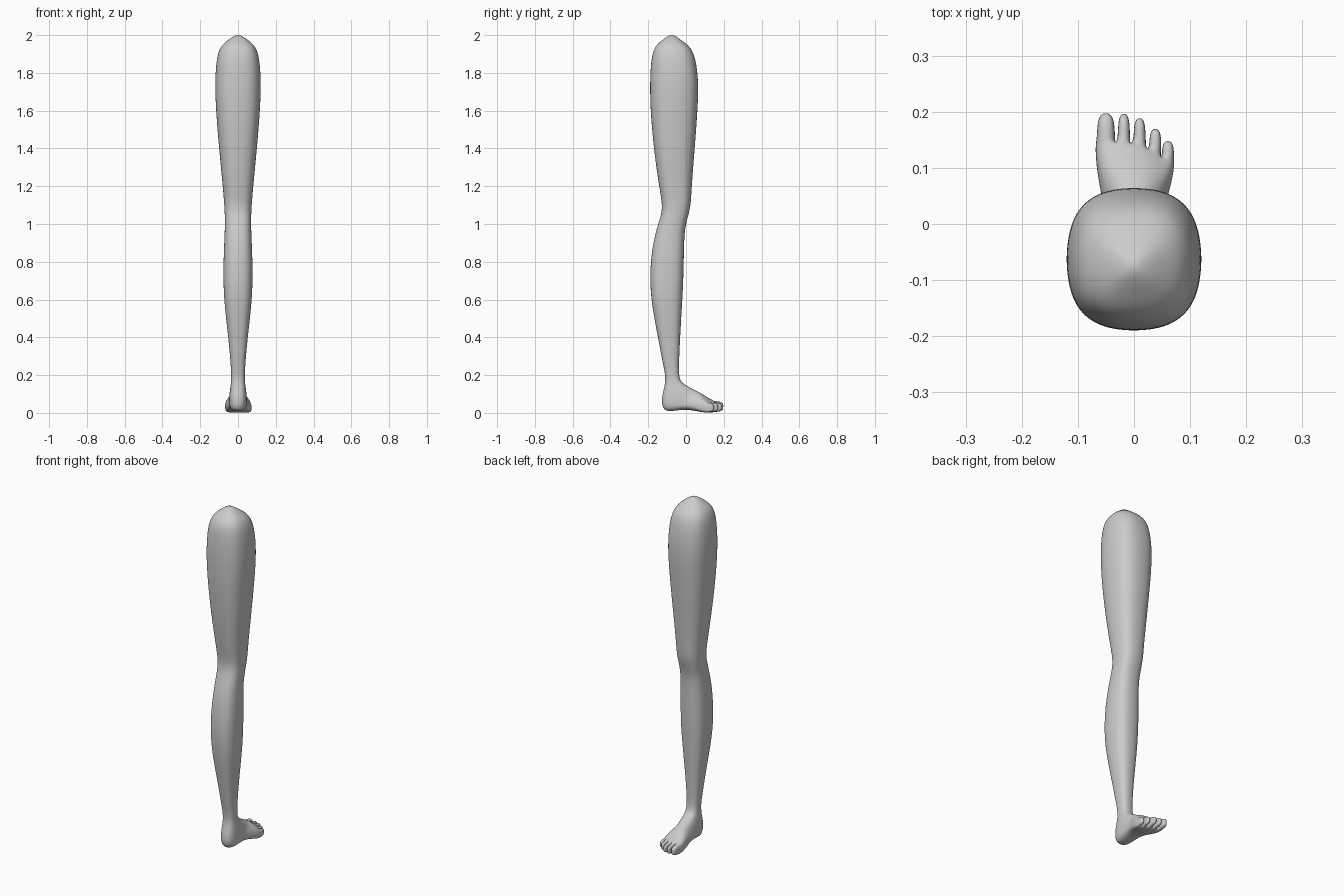
import bpy, bmesh, math
from mathutils import Vector

if "Cube" in bpy.data.objects:
    bpy.data.objects.remove(bpy.data.objects["Cube"])

N = 14  # sides per ring: 6 top columns, 6 bottom columns, 2 side points

# Rings: back/sole point (y, z), front/instep point (y, z), half width, toe blend
RINGS = [
    (-.128, 1.972, -.025, 1.972, .056, 0),
    (-.165, 1.94, .022, 1.94, .093, 0),
    (-.183, 1.88, .050, 1.88, .113, 0),
    (-.190, 1.75, .066, 1.75, .122, 0),
    (-.187, 1.60, .060, 1.60, .116, 0),
    (-.170, 1.40, .045, 1.40, .100, 0),
    (-.142, 1.20, .029, 1.20, .080, 0),
    (-.123, 1.10, .025, 1.10, .072, 0),
    (-.132, 1.04, .010, 1.04, .069, 0),
    (-.157, .97, -.009, .97, .069, 0),
    (-.183, .85, -.012, .85, .075, 0),
    (-.191, .70, -.015, .70, .078, 0),
    (-.180, .57, -.022, .57, .071, 0),
    (-.148, .40, -.032, .40, .051, 0),
    (-.126, .28, -.037, .28, .040, 0),
    (-.108, .20, -.039, .20, .035, 0),
    (-.110, .15, -.028, .165, .037, 0),
    (-.124, .10, .000, .145, .042, 0),
    (-.130, .05, .030, .128, .046, 0),
    (-.112, .006, .050, .118, .047, 0),
    (-.050, .013, .066, .110, .049, 0),
    (.000, .019, .082, .102, .053, .1),
    (.050, .010, .100, .090, .060, .35),
    (.095, .001, .117, .078, .066, .7),
    (.127, .001, .130, .068, .070, 1),
]
# Toe line: column x, forward offset and top height
COL_X = [-.066, -.033, -.007, .022, .047, .069]
COL_DY = [.012, .014, .013, .005, -.010, -.020]
COL_TOP = [.85, .95, .9, .8, .65, .5]

# Toes: centre x, tip y, half width, centre z, half height
TOES = [
    (-.050, .198, .0160, .034, .030),
    (-.018, .197, .0108, .031, .027),
    (.010, .189, .0108, .030, .026),
    (.038, .170, .0108, .029, .025),
    (.0605, .148, .0108, .028, .024),
]


def lerp(a, b, t):
    return a + (b - a) * t


def power(c):
    return math.copysign(abs(c) ** .78, c) if abs(c) > 1e-6 else 0


def ring(bm, ay, az, by, bz, w, blend):
    """Rounded-square cross-section between a back point and a front point."""
    verts = []
    for k in range(N):
        a = 2 * math.pi * k / N
        x, v = power(math.cos(a)) * w * 1.03, power(math.sin(a))
        if k in (0, 7):
            col = 5 if k == 0 else 0
            tx, tv = (.073, -.15) if k == 0 else (-.070, 0)
        else:
            col = 6 - k if k < 7 else k - 8
            tx, tv = COL_X[col], (COL_TOP[col] if k < 7 else -.95)
        x, v = lerp(x, tx, blend), lerp(v, tv, blend) * 1.035
        y = (ay + by) / 2 + v * (by - ay) / 2 + blend * COL_DY[col]
        z = (az + bz) / 2 + v * (bz - az) / 2
        verts.append(bm.verts.new((x, y, z)))
    return verts


def bridge(bm, r0, r1):
    n = len(r0)
    for i in range(n):
        j = (i + 1) % n
        bm.faces.new((r0[i], r0[j], r1[j], r1[i]))


bm = bmesh.new()

# Thigh, calf and foot as one loft
rings = [ring(bm, *r) for r in RINGS]
for r0, r1 in zip(rings, rings[1:]):
    bridge(bm, r0, r1)

# Rounded crown of the thigh
apex = bm.verts.new((0, -.075, 2.011))
for i in range(N):
    bm.faces.new((apex, rings[0][(i + 1) % N], rings[0][i]))

# Toes grown from the five columns of the last ring
end = rings[-1]
top = [end[6 - c] for c in range(6)]
low = [end[8 + c] for c in range(6)]
mid = [end[7]] + [bm.verts.new((top[c].co + low[c].co) / 2) for c in range(1, 5)] + [end[0]]
for c, (cx, tip, hw, cz, hh) in enumerate(TOES):
    loop = [top[c], top[c + 1], mid[c + 1], low[c + 1], low[c], mid[c]]
    base_y = sum(v.co.y for v in loop) / 6
    for t, sw, sh in ((.22, 1, 1), (.68, .95, .92), (1, .6, .55)):
        y = lerp(base_y, tip, t)
        nxt = [bm.verts.new(Vector((cx + sx * hw * sw, y, cz + sz * hh * sh)))
               for sx, sz in ((-1, 1), (1, 1), (1, 0), (1, -1), (-1, -1), (-1, 0))]
        bridge(bm, loop, nxt)
        loop = nxt
    bm.faces.new((loop[0], loop[1], loop[2], loop[5]))
    bm.faces.new((loop[5], loop[2], loop[3], loop[4]))

bmesh.ops.recalc_face_normals(bm, faces=bm.faces)
for f in bm.faces:
    f.smooth = True
mesh = bpy.data.meshes.new("leg")
bm.to_mesh(mesh)
bm.free()
leg = bpy.data.objects.new("leg", mesh)
bpy.context.collection.objects.link(leg)
sub = leg.modifiers.new("smooth_skin", 'SUBSURF')
sub.levels = sub.render_levels = 3
